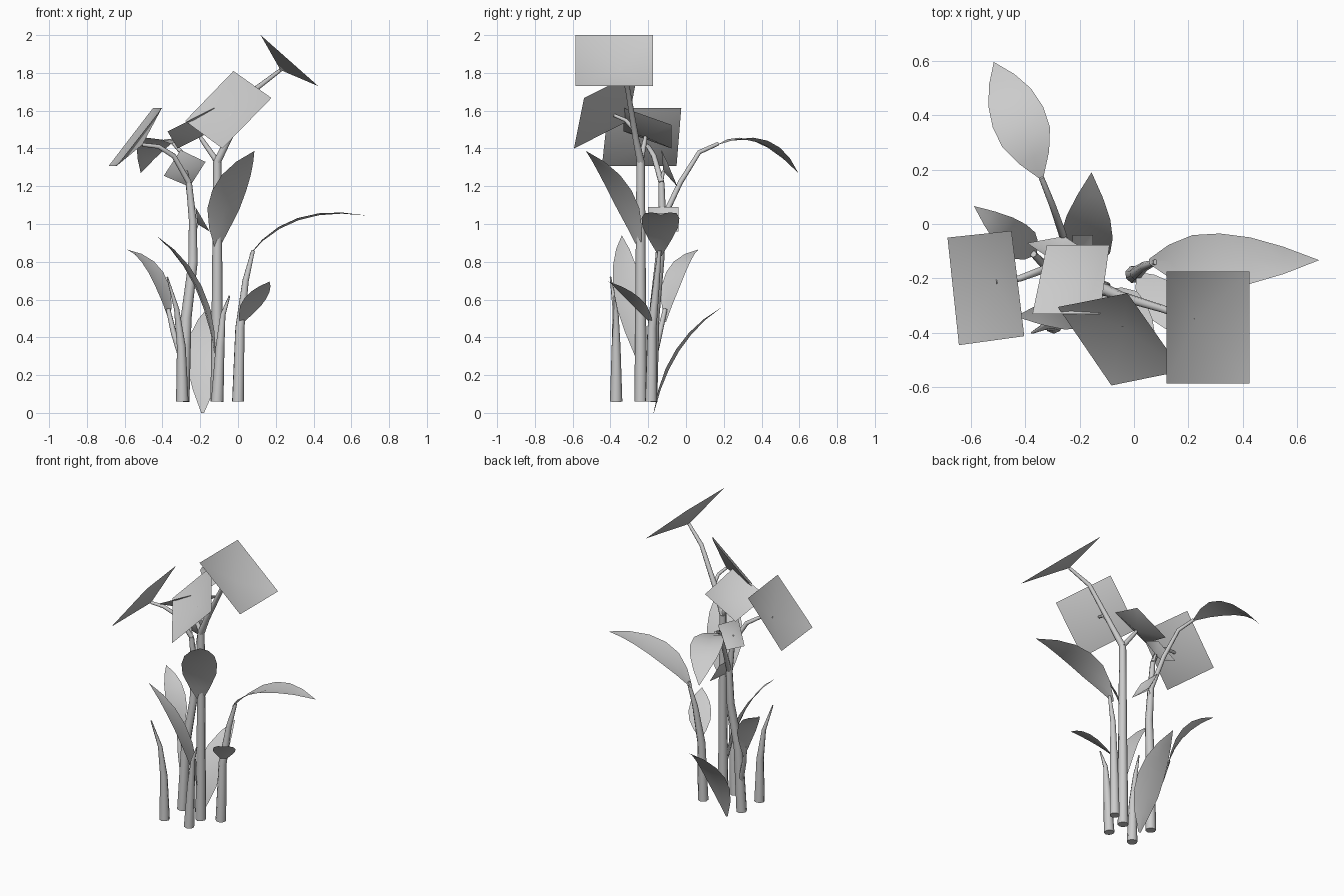
import bpy
import bmesh
from mathutils import Vector

if "Cube" in bpy.data.objects:
    bpy.data.objects.remove(bpy.data.objects["Cube"])

GREY = (0.6, 0.6, 0.6, 1)
grey = bpy.data.materials.new("plain grey")
grey.use_nodes = True
grey.diffuse_color = GREY
grey.node_tree.nodes["Principled BSDF"].inputs["Base Color"].default_value = GREY


def finish(obj):
    """Material and smooth shading."""
    obj.data.materials.clear()
    obj.data.materials.append(grey)
    for o in bpy.context.selected_objects:
        o.select_set(False)
    obj.select_set(True)
    bpy.context.view_layer.objects.active = obj
    bpy.ops.object.shade_smooth_by_angle(angle=0.9)


def add_mesh(name, bm):
    mesh = bpy.data.meshes.new(name)
    bm.to_mesh(mesh)
    bm.free()
    obj = bpy.data.objects.new(name, mesh)
    bpy.context.collection.objects.link(obj)
    finish(obj)


def stalk(name, thick, thin, *path):
    """Round tapering tube along a path."""
    curve = bpy.data.curves.new(name, "CURVE")
    curve.dimensions = "3D"
    curve.bevel_depth = 1
    curve.bevel_resolution = 2
    curve.use_fill_caps = True
    spline = curve.splines.new("POLY")
    spline.points.add(len(path) - 1)
    for i, (point, co) in enumerate(zip(spline.points, path)):
        point.co = (*co, 1)
        point.radius = thick + (thin - thick) * i / (len(path) - 1)
    obj = bpy.data.objects.new(name, curve)
    bpy.context.collection.objects.link(obj)
    for o in bpy.context.selected_objects:
        o.select_set(False)
    obj.select_set(True)
    bpy.context.view_layer.objects.active = obj
    bpy.ops.object.convert(target="MESH")
    finish(bpy.context.object)


def leaf(name, half_width, base, middle, tip, fold=0.12):
    """Pointed arching blade with a shallow fold along its midrib."""
    a, m, b = Vector(base), Vector(middle), Vector(tip)
    control = 2 * m - (a + b) / 2
    side = (b - a).cross(Vector((0, 0, 1))).normalized()
    widths = (0.08, 0.6, 0.95, 1, 0.85, 0.5, 0)
    last = len(widths) - 1
    bm = bmesh.new()
    rows = []
    for i, w in enumerate(widths):
        t = i / last
        p = a * (1 - t) ** 2 + control * 2 * t * (1 - t) + b * t * t
        tangent = ((control - a) * (1 - t) + (b - control) * t).normalized()
        up = side.cross(tangent)
        reach = half_width * w
        if i == last:
            rows.append([bm.verts.new(p)] * 3)
        else:
            rows.append([bm.verts.new(p + side * reach * s + up * abs(s) * reach * fold)
                         for s in (-1, 0, 1)])
    for low, high in zip(rows, rows[1:]):
        for k in (0, 1):
            ring = [low[k], low[k + 1], high[k + 1], high[k]]
            bm.faces.new(list(dict.fromkeys(ring)))
    add_mesh(name, bm)


def bloom(name, heart, *corners):
    """Four-cornered flower card sunk towards its stem."""
    bm = bmesh.new()
    middle = bm.verts.new(heart)
    rim = [bm.verts.new(c) for c in corners]
    for i in range(4):
        bm.faces.new((middle, rim[i], rim[(i + 1) % 4]))
    add_mesh(name, bm)


# Flower cards
heart_top = (0.225, -0.353, 1.815)
heart_front = (-0.039, -0.379, 1.575)
heart_left = (-0.506, -0.213, 1.42)
heart_middle = (-0.2, -0.215, 1.46)
heart_small = (-0.275, -0.12, 1.28)
heart_low = (-0.215, -0.12, 1.0)
bloom("top_flower", heart_top, (0.12, -0.175, 2), (0.12, -0.585, 2),
      (0.425, -0.585, 1.73), (0.425, -0.175, 1.73))
bloom("front_flower", heart_front, (-0.024, -0.254, 1.81), (-0.28, -0.305, 1.545),
      (-0.083, -0.593, 1.4), (0.177, -0.54, 1.667))
bloom("side_flower", heart_left, (-0.685, -0.05, 1.307), (-0.643, -0.445, 1.307),
      (-0.403, -0.412, 1.614), (-0.45, -0.025, 1.614))
bloom("middle_flower", heart_middle, (-0.373, -0.33, 1.49), (-0.125, -0.33, 1.615),
      (-0.09, -0.077, 1.525), (-0.32, -0.077, 1.4))
bloom("small_flower", heart_small, (-0.304, -0.13, 1.392), (-0.393, -0.07, 1.255),
      (-0.256, -0.045, 1.197), (-0.172, -0.1, 1.329))
bloom("low_flower", heart_low, (-0.225, -0.2, 1.09), (-0.15, -0.2, 0.96),
      (-0.15, -0.04, 0.96), (-0.225, -0.04, 1.09))

# Tall main stalk and its branches
fork = (-0.11, -0.24, 1.33)
bend = (-0.05, -0.265, 1.45)
stalk("main_stalk", 0.033, 0.022, (-0.113, -0.24, 0.06), (-0.11, -0.24, 0.7), fork)
stalk("top_flower_stem", 0.022, 0.01, fork, bend, (0.1, -0.31, 1.72), heart_top)
stalk("front_flower_stem", 0.012, 0.009, (-0.02, -0.275, 1.5),
      (-0.02, -0.32, 1.55), heart_front)
stalk("middle_flower_stem", 0.016, 0.01, fork, (-0.18, -0.22, 1.43), heart_middle)

# Second stalk and its branches
knee = (-0.26, -0.13, 1.22)
node = (-0.24, -0.125, 1.02)
stalk("second_stalk", 0.033, 0.016, (-0.29, -0.185, 0.06), (-0.275, -0.17, 0.5),
      (-0.238, -0.14, 0.8), node, knee)
stalk("side_flower_stem", 0.016, 0.01, knee, (-0.34, -0.17, 1.36),
      (-0.42, -0.2, 1.41), heart_left)
stalk("small_flower_stem", 0.01, 0.008, knee, heart_small)
stalk("low_flower_stem", 0.012, 0.008, (-0.238, -0.13, 0.95), heart_low)
stalk("back_leaf_stem", 0.016, 0.01, node, (-0.265, -0.03, 1.22),
      (-0.3, 0.07, 1.38), (-0.34, 0.17, 1.425))
stalk("side_leaf_stem", 0.018, 0.012, (-0.285, -0.18, 0.25), (-0.34, -0.14, 0.42),
      (-0.37, -0.11, 0.55))

# Short stalks
stalk("left_short_stalk", 0.033, 0.004, (-0.295, -0.37, 0.06), (-0.3, -0.37, 0.35),
      (-0.325, -0.375, 0.55), (-0.375, -0.4, 0.72))
stalk("front_short_stalk", 0.033, 0.004, (-0.11, -0.37, 0.06), (-0.095, -0.37, 0.35),
      (-0.08, -0.37, 0.52), (-0.045, -0.38, 0.62))
stalk("right_stalk", 0.033, 0.01, (0, -0.185, 0.06), (0.01, -0.18, 0.45),
      (0.04, -0.155, 0.7), (0.08, -0.14, 0.86))

# Leaves
leaf("right_leaf", 0.1, (0.055, -0.137, 0.83), (0.32, -0.135, 1.02), (0.68, -0.133, 1.045))
leaf("back_leaf", 0.1, (-0.34, 0.17, 1.42), (-0.425, 0.39, 1.43), (-0.515, 0.595, 1.27))
leaf("upper_front_leaf", 0.11, (-0.112, -0.245, 0.86), (-0.04, -0.36, 1.17),
     (0.087, -0.53, 1.387))
leaf("lower_front_leaf", 0.075, (-0.12, -0.26, 0.29), (-0.22, -0.315, 0.67),
     (-0.435, -0.34, 0.94))
leaf("ground_leaf", 0.095, (-0.187, -0.17, 0), (-0.172, -0.035, 0.33), (-0.156, 0.19, 0.56))
leaf("side_leaf", 0.065, (-0.36, -0.11, 0.48), (-0.44, -0.05, 0.74), (-0.588, 0.066, 0.865))
leaf("small_right_leaf", 0.07, (0.015, -0.18, 0.47), (0.095, -0.285, 0.6),
     (0.167, -0.41, 0.695))
